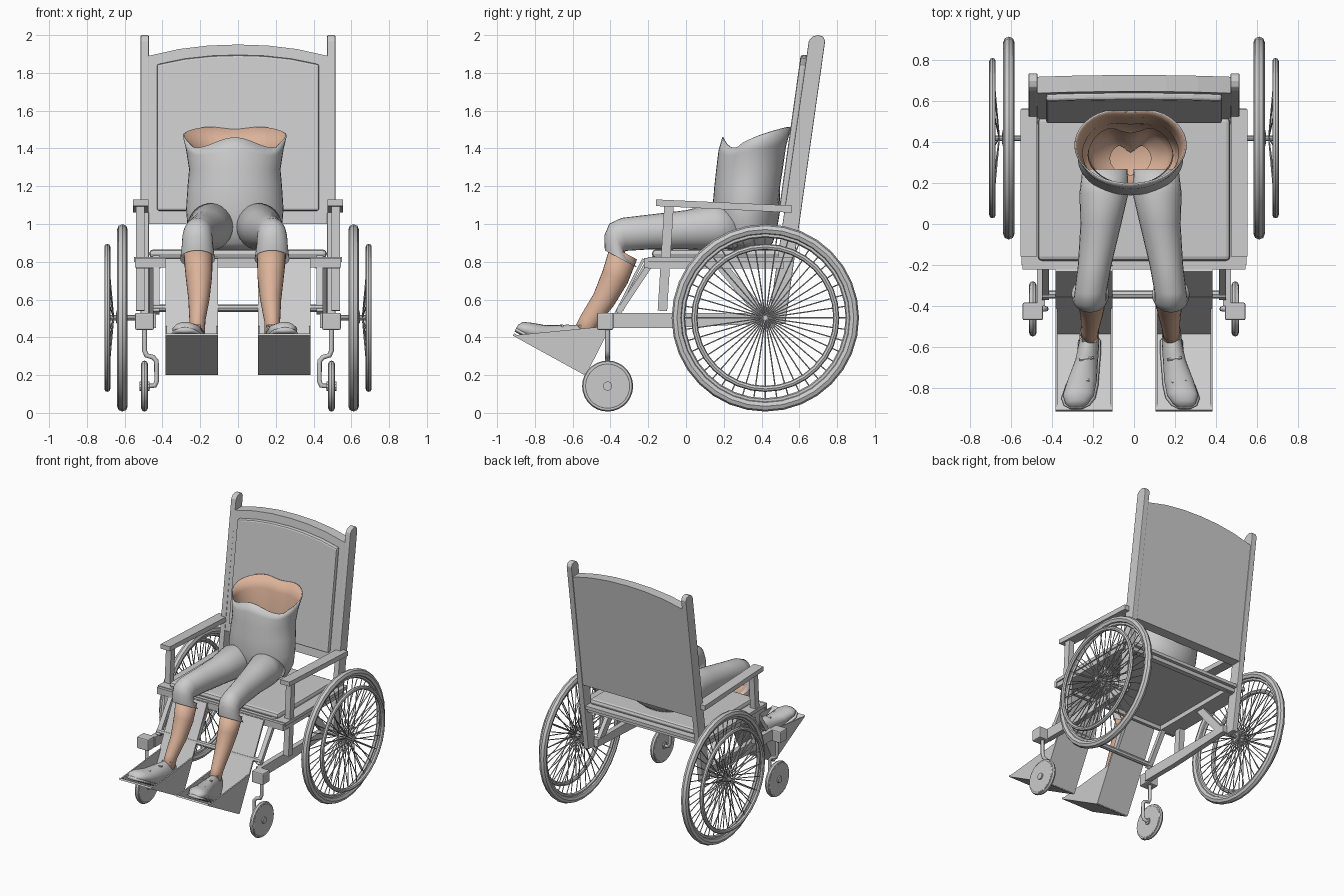
import bpy, bmesh, math
from mathutils import Vector, Matrix

if "Cube" in bpy.data.objects:
    bpy.data.objects.remove(bpy.data.objects["Cube"])

skin = bpy.data.materials.new("skin")
skin.diffuse_color = (0.72, 0.45, 0.32, 1)
skin.use_nodes = True
skin.node_tree.nodes["Principled BSDF"].inputs["Base Color"].default_value = skin.diffuse_color
PX = -0.017                       # the seated figure sits slightly off centre


def finish(name, bm, smooth=False, mat=None, bevel=0):
    bmesh.ops.recalc_face_normals(bm, faces=bm.faces[:])
    me = bpy.data.meshes.new(name)
    bm.to_mesh(me)
    bm.free()
    ob = bpy.data.objects.new(name, me)
    bpy.context.collection.objects.link(ob)
    if mat:
        me.materials.append(mat)
    if smooth:
        me.polygons.foreach_set("use_smooth", [True] * len(me.polygons))
    if bevel:
        b = ob.modifiers.new("bevel", 'BEVEL')
        b.width, b.segments = bevel, 2
    return ob


def prism(name, pts, a, b, axis='x', lean=0, bevel=0):
    """Side profile (y,z) extruded in x, or front profile (x,z) extruded in y."""
    bm = bmesh.new()
    def co(p, d):
        return (d, p[0], p[1]) if axis == 'x' else (p[0], d + lean * (p[1] - 2), p[1])
    lo = [bm.verts.new(co(p, a)) for p in pts]
    hi = [bm.verts.new(co(p, b)) for p in pts]
    bm.faces.new(lo)
    bm.faces.new(hi[::-1])
    n = len(pts)
    for i in range(n):
        bm.faces.new((lo[i], lo[(i + 1) % n], hi[(i + 1) % n], hi[i]))
    return finish(name, bm, bevel=bevel)


def box(name, x0, x1, y0, y1, z0, z1, bevel=0):
    return prism(name, [(y0, z0), (y1, z0), (y1, z1), (y0, z1)], x0, x1, bevel=bevel)


def bar(name, p, q, w, x0, x1):
    """Flat bar of width w between two (y,z) points."""
    p, q = Vector(p), Vector(q)
    d = (q - p).normalized() * w / 2
    n = Vector((-d.y, d.x))
    return prism(name, [p + n, p - n, q - n, q + n], x0, x1)


def rods(name, segs, r, sides=6):
    bm = bmesh.new()
    for p, q in segs:
        p, q = Vector(p), Vector(q)
        m = Matrix.Translation((p + q) / 2) @ (q - p).to_track_quat('Z', 'Y').to_matrix().to_4x4()
        bmesh.ops.create_cone(bm, cap_ends=True, segments=sides, radius1=r, radius2=r,
                              depth=(q - p).length, matrix=m)
    return finish(name, bm)


def ring_wheel(name, x, y, z, r, minor, major_n, minor_n):
    bpy.ops.mesh.primitive_torus_add(location=(x, y, z), rotation=(0, math.pi / 2, 0), major_radius=r,
                                     minor_radius=minor, major_segments=major_n, minor_segments=minor_n)
    bpy.context.object.name = name
    bpy.ops.object.shade_smooth_by_angle()


def loft(name, rings, n=24, caps=(True, True), mat=None, warp=None):
    """Rings are (x, y, z, half width, half depth, tilt about x in degrees)."""
    bm = bmesh.new()
    rows = []
    for k, (x, y, z, rx, ry, t) in enumerate(rings):
        t, row = math.radians(t), []
        for i in range(n):
            a = math.tau * i / n
            c, s = math.cos(a), math.sin(a)
            p = Vector((x + rx * c + PX, y + ry * s * math.cos(t), z + ry * s * math.sin(t)))
            row.append(bm.verts.new(warp(k, p, c, s) if warp else p))
        rows.append(row)
    for u, v in zip(rows, rows[1:]):
        for i in range(n):
            bm.faces.new((u[i], u[(i + 1) % n], v[(i + 1) % n], v[i]))
    for on, row in zip(caps, (rows[0], rows[-1])):
        if on:
            bm.faces.new(row)
    return finish(name, bm, True, mat)


# backrest panel and padded front
def arch(w, z0, z1, rise):
    return [(-w, z0), (w, z0)] + [(w * u, z1 + rise * (1 - abs(u) ** 2.2)) for u in (1, .66, .33, 0, -.33, -.66, -1)]

prism("back_panel", arch(.475, 1.0, 1.89, .06), .655, .735, 'y', .14)
prism("back_cushion", arch(.43, 1.07, 1.845, .05), .622, .66, 'y', .14, .012)

# seat
box("seat_board", -.55, .55, -.20, .565, .80, .825)
box("seat_cushion", -.47, .47, -.18, .52, .82, .865, .02)
box("seat_front_rail", -.545, .545, -.222, -.20, .77, .82)
rods("foot_crossbar", [((-.45, -.345, .555), (.45, -.345, .555))], .02, 8)
box("rear_crossbar", -.5, .5, .50, .54, .77, .81)

for s in (-1, 1):
    # frame posts, arms and rails
    prism("back_post", [(.435, .47), (.525, .47), (.737, 1.97), (.725, 1.993), (.70, 2.0), (.67, 1.993), (.65, 1.97)],
          s * .472, s * .515, bevel=.005)
    prism("armrest", [(-.16, 1.095), (.56, 1.06), (.56, 1.098), (-.16, 1.13)], s * .475, s * .555)
    bar("arm_post", (-.125, .54), (-.09, 1.1), .05, s * .495, s * .54)
    bar("seat_side_rail", (-.2, .782), (.52, .782), .035, s * .41, s * .54)
    prism("lower_rail", [(-.40, .45), (-.08, .45), (.46, .475), (.46, .53), (-.40, .53)], s * .435, s * .475)
    bar("rear_brace", (.17, .80), (.42, .50), .055, s * .44, s * .47)
    bar("leg_hanger", (-.16, .83), (-.36, .53), .03, s * .415, s * .45)
    bar("inner_hanger", (-.19, .82), (-.35, .54), .025, s * .105, s * .13)

    # caster
    box("caster_block", s * .445, s * .545, -.47, -.385, .44, .53, .008)
    cu = bpy.data.curves.new("caster_fork", 'CURVE')
    cu.dimensions, cu.bevel_depth, cu.bevel_resolution = '3D', .013, 2
    sp = cu.splines.new('POLY')
    path = [(.495, .45), (.495, .33), (.485, .305), (.45, .295), (.432, .275), (.43, .17), (.44, .145), (.495, .14)]
    sp.points.add(len(path) - 1)
    for pt, (x, z) in zip(sp.points, path):
        pt.co = (s * x, -.415, z, 1)
    bpy.context.collection.objects.link(bpy.data.objects.new("caster_fork", cu))
    rods("caster_wheel", [((s * .478, -.415, .142), (s * .512, -.415, .142))], .125, 28)
    ring_wheel("caster_tire", s * .495, -.415, .142, .117, .018, 28, 8)
    rods("caster_hub", [((s * .468, -.415, .142), (s * .522, -.415, .142))], .025, 10)

    # main wheel, hand rim and spokes
    wy, wz = .42, .503
    ring_wheel("tire", s * .612, wy, wz, .468, .028, 32, 8)
    ring_wheel("wheel_rim", s * .612, wy, wz, .438, .013, 32, 6)
    ring_wheel("hand_rim", s * .692, wy, wz, .376, .016, 32, 8)
    rods("axle", [((s * .44, wy, wz), (s * .705, wy, wz))], .014, 10)
    rods("wheel_hub", [((s * .585, wy, wz), (s * .645, wy, wz))], .028, 12)

    def spokes(name, n, r, x_rim, xs):
        segs = []
        for i in range(n):
            a = math.tau * i / n
            c, q = math.cos(a), math.sin(a)
            segs.append(((s * xs[i % 2], wy + .015 * c, wz + .015 * q), (s * x_rim, wy + r * c, wz + r * q)))
        rods(name, segs, .0035, 5)
    spokes("wheel_spokes", 44, .44, .612, (.59, .64))
    spokes("hand_rim_spokes", 22, .37, .692, (.66, .70))

    # calf board, foot plate and side gussets
    a, b = s * .105, s * .385
    bar("calf_board", (-.535, .205), (-.225, .815), .014, a, b)
    bar("foot_plate", (-.535, .207), (-.913, .415), .014, a, b)
    for x in (a, b - s * .01):
        prism("foot_gusset", [(-.90, .412), (-.54, .205), (-.41, .46)], x, x + s * .01)

    # trouser leg
    loft("trouser_leg", [(s * x, *r) for x, *r in [
        (.125, .27, .975, .11, .10, 90), (.13, .15, .985, .12, .125, 90), (.145, 0, .97, .10, .103, 90),
        (.175, -.2, .957, .082, .092, 90), (.195, -.33, .945, .078, .088, 97), (.198, -.365, .925, .08, .087, 118),
        (.198, -.368, .88, .083, .087, 138), (.197, -.345, .815, .092, .096, 152)]], caps=(True, False))

    # bare shin
    loft("shin", [(s * x, *r) for x, *r in [
        (.195, -.33, .85, .078, .08, 152), (.19, -.375, .72, .07, .074, 153), (.19, -.435, .60, .056, .062, 150),
        (.198, -.515, .485, .042, .052, 150), (.2, -.56, .39, .042, .052, 150)]], mat=skin)

    # shoe, sole and laces, lying along the sloping foot plate
    shoe, sole = [], []
    up = Vector((.49, .87))
    for x, t, w, h in [(.2, 0, .03, .075), (.2, .07, .047, .10), (.203, .25, .05, .105), (.215, .45, .056, .083),
                       (.237, .68, .072, .055), (.255, .86, .076, .042), (.263, .96, .055, .033), (.265, 1, .025, .02)]:
        base = Vector((-.552, .232)).lerp(Vector((-.908, .432)), t)
        c = base + up * h
        shoe.append((s * x, c.x, c.y, w, h, 61))
        c = base + up * .012
        sole.append((s * x, c.x, c.y, w + .008, .013, 61))
        if t in (.25, .45, .68):
            c = base + up * (2 * h - .006)
            rods("lace", [((s * x - .035 + PX, c.x - .03, c.y), (s * x + .035 + PX, c.x - .02, c.y))], .007)
    loft("shoe", shoe, 20)
    loft("shoe_sole", sole, 12)


# trouser waist: open top with a wavy rim and a skin-coloured lining
def waist_warp(k, p, c, s):
    if k >= 6:
        z = 1.40 + .12 * max(0, (s + .6) / 1.6) ** .6 + .06 * max(0, -s) ** 8 - .02 * max(0, s) ** 16
        p.z = z if k == 7 else p.z * .5 + (z - .06) * .5
    if k >= 4:
        p.y -= .025 * max(0, s) ** 14
    return p

waist = loft("trouser_waist", [
    (0, .32, .865, .14, .10, 0), (0, .32, .90, .21, .14, 0), (0, .318, .98, .25, .165, 0), (0, .32, 1.08, .258, .18, 0),
    (0, .335, 1.2, .25, .185, 0), (0, .347, 1.29, .242, .187, 0), (0, .362, 1.38, .258, .19, 0),
    (0, .385, 1.46, .275, .193, 0)], 40, (True, False), warp=waist_warp)
waist.data.materials.append(None)
waist.data.materials.append(skin)
sol = waist.modifiers.new("lining", 'SOLIDIFY')
sol.thickness, sol.offset, sol.material_offset = .008, -1, 1


# inner hips seen through the open waist, with a rear cleft
def hip_warp(k, p, c, s):
    p.y -= .05 * max(0, s) ** 14
    return p

loft("inner_hips", [(0, .32, .90, .10, .08, 0), (0, .33, .95, .18, .125, 0), (0, .335, 1.04, .21, .145, 0),
                    (0, .345, 1.14, .205, .15, 0)], 32, (False, False), skin, hip_warp)
